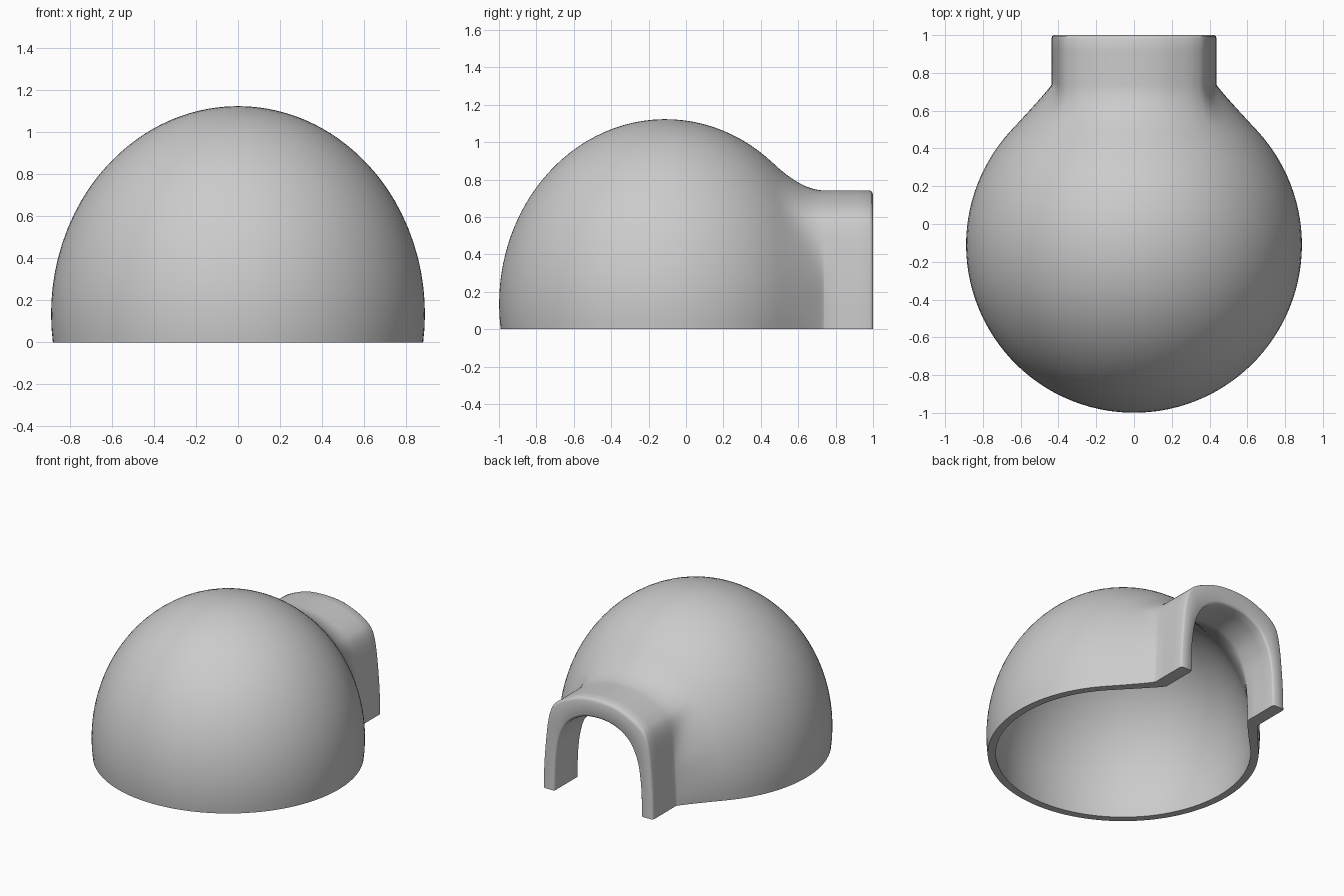
import bpy, bmesh, math
from mathutils import Vector

if "Cube" in bpy.data.objects:
    bpy.data.objects.remove(bpy.data.objects["Cube"])

CY, CZ = -0.11, 0.135         # dome centre
OUT_R = (0.889, 0.988)        # dome radii (flat, up)
IN_R = (0.838, 0.888)
Y_JOIN = 0.74                 # where the flare meets the straight tunnel

# Half arch cross-sections (x, z) of the entrance, ground to crown
OUTER = [(.437, 0), (.43, .2), (.407, .45), (.378, .578),
         (.325, .643), (.24, .692), (.13, .73), (0, .742)]
INNER = [(.345, 0), (.338, .2), (.318, .35), (.29, .435),
         (.245, .51), (.18, .562), (.1, .595), (0, .606)]


def arch(half, n=6):
    """Smooth full arch through the half section, mirrored in x."""
    pts = [Vector(p) for p in half] + [Vector((-x, z)) for x, z in half[-2::-1]]
    ext = [2 * pts[0] - pts[1]] + pts + [2 * pts[-1] - pts[-2]]
    out = []
    for k in range(1, len(ext) - 2):
        p0, p1, p2, p3 = ext[k - 1:k + 3]
        for s in range(n):
            t = s / n
            out.append(0.5 * (2 * p1 + (p2 - p0) * t
                              + (2 * p0 - 5 * p1 + 4 * p2 - p3) * t * t
                              + (3 * p1 - p0 - 3 * p2 + p3) * t ** 3))
    return out + [pts[-1]]


def dome_hit(a, b, radii):
    """(y, r) on the dome for a ray from the floor centre; a is measured from -y."""
    rx, rz = radii
    dy, dr = -math.cos(a), math.sin(a)
    dz, dx = dr * math.sin(b), dr * math.cos(b)
    A = (dx * dx + dy * dy) / rx ** 2 + dz * dz / rz ** 2
    B = -2 * dz * CZ / rz ** 2
    C = (CZ / rz) ** 2 - 1
    s = (-B + math.sqrt(B * B - 4 * A * C)) / (2 * A)
    return Vector((CY + dy * s, dr * s))


def line(p, radii, rim_scale, turn):
    """One run from the front of the dome, over it, through the flare, to the tunnel mouth."""
    b, rp = math.atan2(p.y, p.x), p.length
    a_end = math.pi - math.radians(turn + 9 * math.sin(b) ** 2)
    pts = [dome_hit(a_end * i / 44, b, radii) for i in range(45)]
    D, P = pts[-1], Vector((Y_JOIN, rp))
    T = D - dome_hit(a_end - 0.002, b, radii)
    ctrl = D + T * ((D.y - rp) / -T.y)
    ctrl.x = min(ctrl.x, Y_JOIN - 0.012)
    for i in range(1, 13):
        t = i / 12
        pts.append(D * (1 - t) ** 2 + ctrl * 2 * t * (1 - t) + P * t * t)
    for y, k in ((.82, 1), (.92, 1), (.982, 1), (.994, 1 + (rim_scale - 1) * .3), (1, rim_scale)):
        pts.append(Vector((y, rp * k)))
    return [Vector((q.y * math.cos(b), q.x, q.y * math.sin(b))) for q in pts]


# Igloo shell: outer and inner skins joined at the floor rim and tunnel mouth
bm = bmesh.new()
skins = []
for half, radii, k, turn in ((OUTER, OUT_R, .97, 48), (INNER, IN_R, 1.03, 46)):
    skins.append([[bm.verts.new(v) for v in line(p, radii, k, turn)] for p in arch(half)])


def strip(c0, c1):
    for j in range(len(c0) - 1):
        bm.faces.new((c0[j], c0[j + 1], c1[j + 1], c1[j]))


for grid in skins:
    for c0, c1 in zip(grid, grid[1:]):
        strip(c0, c1)
outer, inner = skins
for i in (0, -1):
    strip(outer[i], inner[i])
strip([c[-1] for c in outer], [c[-1] for c in inner])
bmesh.ops.remove_doubles(bm, verts=bm.verts, dist=1e-5)
bmesh.ops.recalc_face_normals(bm, faces=bm.faces)

mesh = bpy.data.meshes.new("igloo_shell")
bm.to_mesh(mesh)
bm.free()
obj = bpy.data.objects.new("igloo_shell", mesh)
bpy.context.collection.objects.link(obj)
bpy.context.view_layer.objects.active = obj
obj.select_set(True)
bpy.ops.object.shade_smooth_by_angle(angle=math.radians(50))
